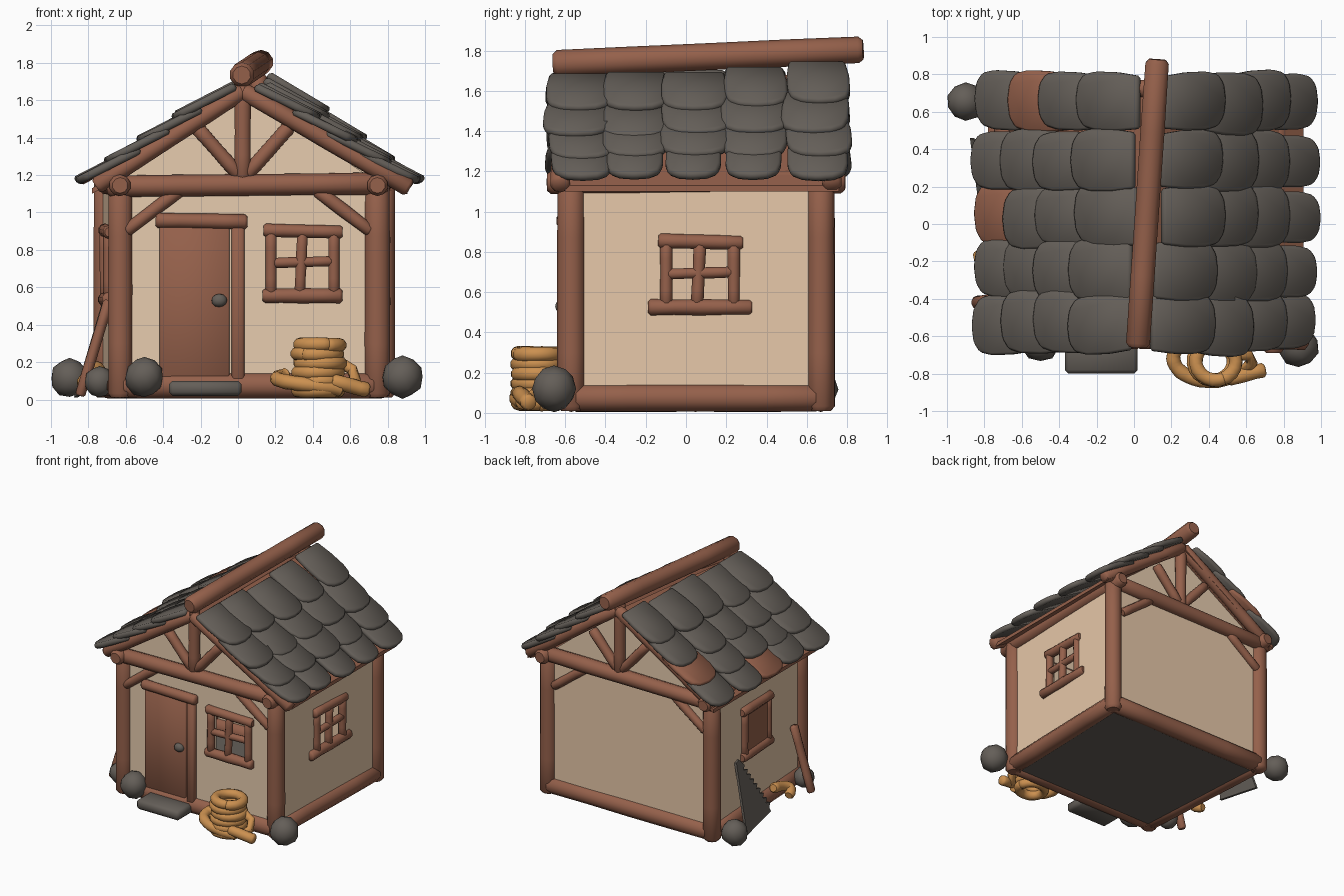
import bpy, bmesh, math, random
from mathutils import Vector as V, Matrix

random.seed(4)
cube = bpy.data.objects.get("Cube")
if cube:
    bpy.data.objects.remove(cube)


def material(name, rgb):
    m = bpy.data.materials.new(name)
    m.use_nodes = True
    m.diffuse_color = (*rgb, 1)
    m.node_tree.nodes["Principled BSDF"].inputs["Base Color"].default_value = (*rgb, 1)
    return m


WOOD = material("brown wood", (0.30, 0.118, 0.07))
STONE = material("grey stone", (0.128, 0.113, 0.098))
PLASTER = material("cream plaster", (0.82, 0.595, 0.405))
PALE = material("pale plaster", (0.95, 0.72, 0.51))
ROPE = material("tan rope", (0.60, 0.28, 0.08))


def finish(name, bm, mat, smooth=True):
    bmesh.ops.recalc_face_normals(bm, faces=bm.faces[:])
    me = bpy.data.meshes.new(name)
    bm.to_mesh(me)
    bm.free()
    me.materials.append(mat)
    ob = bpy.data.objects.new(name, me)
    bpy.context.collection.objects.link(ob)
    if smooth:
        bpy.ops.object.select_all(action='DESELECT')
        ob.select_set(True)
        bpy.context.view_layer.objects.active = ob
        bpy.ops.object.shade_smooth_by_angle(angle=math.radians(50))
    return ob


def tube(name, pts, r, mat=WOOD, flat=1.0, wobble=0.05, sides=10):
    """Rounded log or rope following pts; flat squashes it along the second axis."""
    pts = [V(p) for p in pts]
    if len(pts) == 2:
        pts = [pts[0].lerp(pts[1], k / 4) for k in range(5)]
    first, last = (pts[1] - pts[0]).normalized(), (pts[-1] - pts[-2]).normalized()
    path = [pts[0], pts[0] + first * r * 0.35] + pts[1:-1] + [pts[-1] - last * r * 0.35, pts[-1]]
    ref = V((0, 1, 0)) if abs(first.z) > 0.8 else V((0, 0, 1))
    bm = bmesh.new()
    rings = []
    for i, p in enumerate(path):
        d = (path[min(i + 1, len(path) - 1)] - path[max(i - 1, 0)]).normalized()
        a = d.cross(ref).normalized()
        b = a.cross(d)
        k = r * 1.04 * (0.72 if i in (0, len(path) - 1) else 1 + random.uniform(-wobble, wobble))
        ring = []
        for s in range(sides):
            t = (s + 0.5) * math.tau / sides
            ring.append(bm.verts.new(p + a * k * flat * math.cos(t) + b * k * math.sin(t)))
        rings.append(ring)
    for p, q in zip(rings, rings[1:]):
        for s in range(sides):
            n = (s + 1) % sides
            bm.faces.new((p[s], p[n], q[n], q[s]))
    bm.faces.new(rings[0])
    bm.faces.new(rings[-1])
    return finish(name, bm, mat)


def prism(name, pts, depth, mat, bevel=0.0):
    """Polygon extruded along the depth vector."""
    bm = bmesh.new()
    face = bm.faces.new([bm.verts.new(p) for p in pts])
    ext = bmesh.ops.extrude_face_region(bm, geom=[face])
    new = [g for g in ext["geom"] if isinstance(g, bmesh.types.BMVert)]
    bmesh.ops.translate(bm, verts=new, vec=V(depth))
    if bevel:
        bmesh.ops.bevel(bm, geom=bm.edges[:], offset=bevel, segments=1, affect='EDGES')
    return finish(name, bm, mat, bevel > 0)


def box(name, x, y, z, mat, bevel):
    pts = [(x[0], y[0], z[0]), (x[1], y[0], z[0]), (x[1], y[1], z[0]), (x[0], y[1], z[0])]
    return prism(name, pts, (0, 0, z[1] - z[0]), mat, bevel)


def rock(name, loc, size):
    bm = bmesh.new()
    bmesh.ops.create_icosphere(bm, subdivisions=2, radius=1)
    for v in bm.verts:
        v.co = V(loc) + v.co * V(size) * random.uniform(0.96, 1.04)
    return finish(name, bm, STONE)


def wall(name, a, b, top, mat, hole=None):
    """Thin wall from a to b in plan; hole is (start, end, low, high)."""
    a, b = V((*a, 0)), V((*b, 0))
    length, d = (b - a).length, (b - a).normalized()
    cells = [(0, length, 0.03, top)]
    if hole:
        s0, s1, z0, z1 = hole
        cells = [(0, s0, 0.03, top), (s1, length, 0.03, top), (s0, s1, 0.03, z0), (s0, s1, z1, top)]
    bm = bmesh.new()
    for s0, s1, z0, z1 in cells:
        turn = Matrix.Rotation(math.atan2(d.y, d.x), 4, 'Z')
        m = Matrix.Translation(a + d * (s0 + s1) / 2 + V((0, 0, (z0 + z1) / 2))) @ turn
        bmesh.ops.create_cube(bm, size=1, matrix=m @ Matrix.Diagonal((s1 - s0, 0.04, z1 - z0, 1)))
    return finish(name, bm, mat, False)


def window(name, centre, d, h, overhang, cross=True):
    """Log frame spread along direction d, with an optional cross."""
    c, d, up, w, r = V(centre), V(d), V((0, 0, 1)), 0.168, 0.029

    def bar(part, p, q, k=1.0):
        tube(name + part, [c + d * p[0] + up * p[1], c + d * q[0] + up * q[1]], r * k)
    bar("_lintel", (-w - 0.04, h + 0.01), (w + 0.045, h), 1.2)
    bar("_sill", (-w - overhang, -h - 0.01), (w + overhang, -h - 0.01), 1.3)
    for s in (-w, w):
        bar("_jamb", (s, -h), (s, h))
    if cross:
        bar("_mullion", (-0.015, -h), (0.0, h))
        bar("_crossbar", (-w, 0.0), (w, 0.01), 0.9)


# Plan corners
FL, FR, BR, BL = (-0.63, -0.57), (0.745, -0.57), (0.775, 0.67), (-0.705, 0.67)

# Floor and walls
prism("floor", [(*p, 0.02) for p in (FL, FR, BR, BL)], (0, 0, 0.03), STONE)
wall("front_wall", FL, FR, 1.15, PALE, (0.82, 1.13, 0.57, 0.89))
wall("right_wall", FR, BR, 1.15, PLASTER, (0.48, 0.80, 0.54, 0.84))
wall("back_wall", BR, BL, 1.15, PLASTER)
wall("left_wall", BL, FL, 1.15, PLASTER)

# Corner posts, ground sills and top plates
for p in (FL, FR, BR, BL):
    tube("corner_post", [(*p, 0.01), (*p, 1.16)], 0.066, wobble=0.04)
for a, b in ((FL, FR), (FR, BR), (BR, BL), (BL, FL)):
    tube("ground_sill", [(*a, 0.075), (*b, 0.075)], 0.066, wobble=0.03)
for a, b in ((FL, BL), (FR, BR)):
    tube("side_plate", [(a[0], -0.69, 1.145), (b[0], 0.79, 1.15)], 0.056)

# Gables with braces, struts and rafters; the rear apex sits higher and to the side
for side, y, out, apex, left in (("front", -0.57, -1, (0.025, 1.63), -0.64), ("back", 0.67, 1, (0.11, 1.68), -0.71)):
    yo = y + out * 0.03
    tri = [(left - 0.05, y, 1.13), (0.8, y, 1.13), (apex[0], y, apex[1])]
    prism(side + "_gable", tri, (0, -0.03 * out, 0), PALE)
    tube(side + "_tie_beam", [(left - 0.06, yo, 1.14), (0.8, yo, 1.155)], 0.056)
    tube(side + "_king_post", [(apex[0], yo, 1.18), (apex[0], yo, apex[1] + 0.06)], 0.044)
    for s in (-1, 1):
        tube(side + "_strut", [(apex[0] + s * 0.02, yo, 1.2), (apex[0] + s * 0.25, yo, 1.46)], 0.036)
        corner = left if s < 0 else 0.75
        tube(side + "_brace", [(corner - s * 0.04, yo, 0.9), (corner - s * 0.33, yo, 1.12)], 0.034)
        foot = (-0.76, 1.14) if s < 0 else (0.92, 1.13)
        tube(side + "_rafter", [(foot[0], y + out * 0.055, foot[1]), (apex[0], y + out * 0.055, apex[1] + 0.02)], 0.046)


# Roof deck and rounded shingles
def ridge(y):
    return V((0.07 + 0.065 * y, y, 1.685 + 0.05 * y))


def shingle(top, eave, start, length, width, mat):
    u = (eave - top).normalized()
    v = V((0, 1, 0))
    n = u.cross(v).normalized()
    n = n if n.z > 0 else -n
    base = top + u * start + n * random.uniform(0.008, 0.02)
    u = (u + n * 0.1).normalized()
    w = width / 2
    skew = random.uniform(-0.06, 0.06)
    outline = [(0, -w * 0.9), (length * 0.35, -w)]
    for k in range(7):
        t = -math.pi / 2 + math.pi * k / 6
        c, s = math.cos(t), math.sin(t)
        outline.append((length * (0.68 + 0.32 * max(c, 0) ** 0.75), w * math.copysign(abs(s) ** 0.85, s)))
    outline += [(length * 0.35, w), (0, w * 0.9)]
    pts = [base + u * p + v * (q + skew * p) for p, q in outline]
    prism("roof_shingle", pts, n * 0.045, mat, 0.013)


rows = (-0.53, -0.25, 0.04, 0.34, 0.65)
course_ends = (0.41, 0.63, 0.82, 1.0)
bare = {(-1, 4, 2), (-1, 2, 3)}
for s, edge in ((-1, -0.82), (1, 0.945)):
    y0, y1 = -0.6, 0.76
    drop = V((0, 0, 0.03))
    deck = [ridge(y0) - drop, ridge(y1) - drop, (edge - s * 0.04, y1, 1.13), (edge - s * 0.04, y0, 1.13)]
    prism("roof_deck", deck, -drop, WOOD)
    for j, y in enumerate(rows):
        top, eave = ridge(y), V((edge + random.uniform(-0.015, 0.015), y, 1.105))
        span = (eave - top).length
        for i, fraction in enumerate(course_ends):
            end = span * fraction + random.uniform(-0.015, 0.015) * (i < 3)
            start = max(end - 0.38, -0.035)
            colour = WOOD if (s, j, i) in bare else STONE
            width = random.uniform(0.31, 0.34) - 0.04 * (i == 3 and s > 0)
            shingle(top, eave, start, end - start, width, colour)
tube("ridge_pole", [(0.02, -0.66, 1.735), (0.125, 0.88, 1.805)], 0.064, wobble=0.03)

# Door with frame, lintel, knob and step
box("door_panel", (-0.42, -0.045), (-0.615, -0.57), (0.03, 0.93), WOOD, 0.008)
box("door_jamb", (-0.035, 0.035), (-0.625, -0.57), (0.03, 0.93), WOOD, 0.012)
tube("door_lintel", [(-0.44, -0.605, 0.958), (0.05, -0.605, 0.95)], 0.038)
rock("door_knob", (-0.1, -0.62, 0.53), (0.042, 0.03, 0.036))
box("door_step", (-0.37, 0.02), (-0.8, -0.58), (0.02, 0.1), STONE, 0.02)

# Windows; the left one is closed by a shutter
window("front_window", (0.345, -0.6, 0.73), (1, 0, 0), 0.165, 0.045)
window("right_window", (0.78, 0.07, 0.69), (0, 1, 0), 0.155, 0.09)
window("left_window", (-0.70, 0.09, 0.72), (0.06, -1, 0), 0.175, 0.04, cross=False)
prism("left_shutter", [(-0.725, 0.26, 0.54), (-0.70, -0.08, 0.54), (-0.70, -0.08, 0.9), (-0.725, 0.26, 0.9)],
      (0.05, 0, 0), WOOD)

# Boulders
for loc, r in (((0.88, -0.655, 0.12), 0.11), ((-0.5, -0.63, 0.12), 0.105),
               ((-0.9, 0.655, 0.115), 0.102), ((-0.74, -0.47, 0.095), 0.08)):
    rock("boulder", loc, (r, r, r * 1.02))


# Coiled rope stack with loose ends
def arc(cx, cy, z0, z1, rx, ry, a0, a1, n=20):
    return [(cx + rx * math.cos(a0 + (a1 - a0) * k / n), cy + ry * math.sin(a0 + (a1 - a0) * k / n),
             z0 + (z1 - z0) * k / n) for k in range(n + 1)]


for k in range(6):
    shift = random.uniform(-0.008, 0.008)
    tube("rope_coil", arc(0.43 + shift, -0.735, 0.045 + k * 0.049, 0.05 + k * 0.049, 0.107, 0.1, k, k + 6.5), 0.036, ROPE)
tube("rope_loose_turn", arc(0.41, -0.715, 0.13, 0.055, 0.2, 0.125, 2.4, 5.5), 0.038, ROPE)
tube("rope_end", [(0.5, -0.83, 0.1), (0.58, -0.81, 0.08), (0.65, -0.79, 0.06), (0.7, -0.78, 0.05)], 0.038, ROPE)
tube("rope_loop", [(0.54, -0.7, 0.2), (0.61, -0.7, 0.16), (0.63, -0.74, 0.1), (0.58, -0.79, 0.06)], 0.03, ROPE)

# Plank and saw leaning on the left wall
tube("leaning_plank", [(-0.845, -0.42, 0.02), (-0.69, -0.41, 0.53)], 0.035, flat=0.8)
blade = [(0.46, 0.01), (0.38, 0.53), (0.34, 0.54)]
for k in range(9):
    y, z = 0.32 - k * 0.027, 0.48 - k * 0.046
    blade += [(y - 0.04, z), (y - 0.012, z - 0.03)]
blade.append((0.08, 0.05))
prism("saw_blade", [(-0.88 + 0.28 * z + 0.1 * (0.46 - y), y, z) for y, z in blade], (0.02, 0, 0), STONE)
tube("saw_handle", arc(-0.79, -0.11, 0.17, 0.09, 0.04, 0.11, 0.6, -2.8, 8), 0.038, ROPE)
